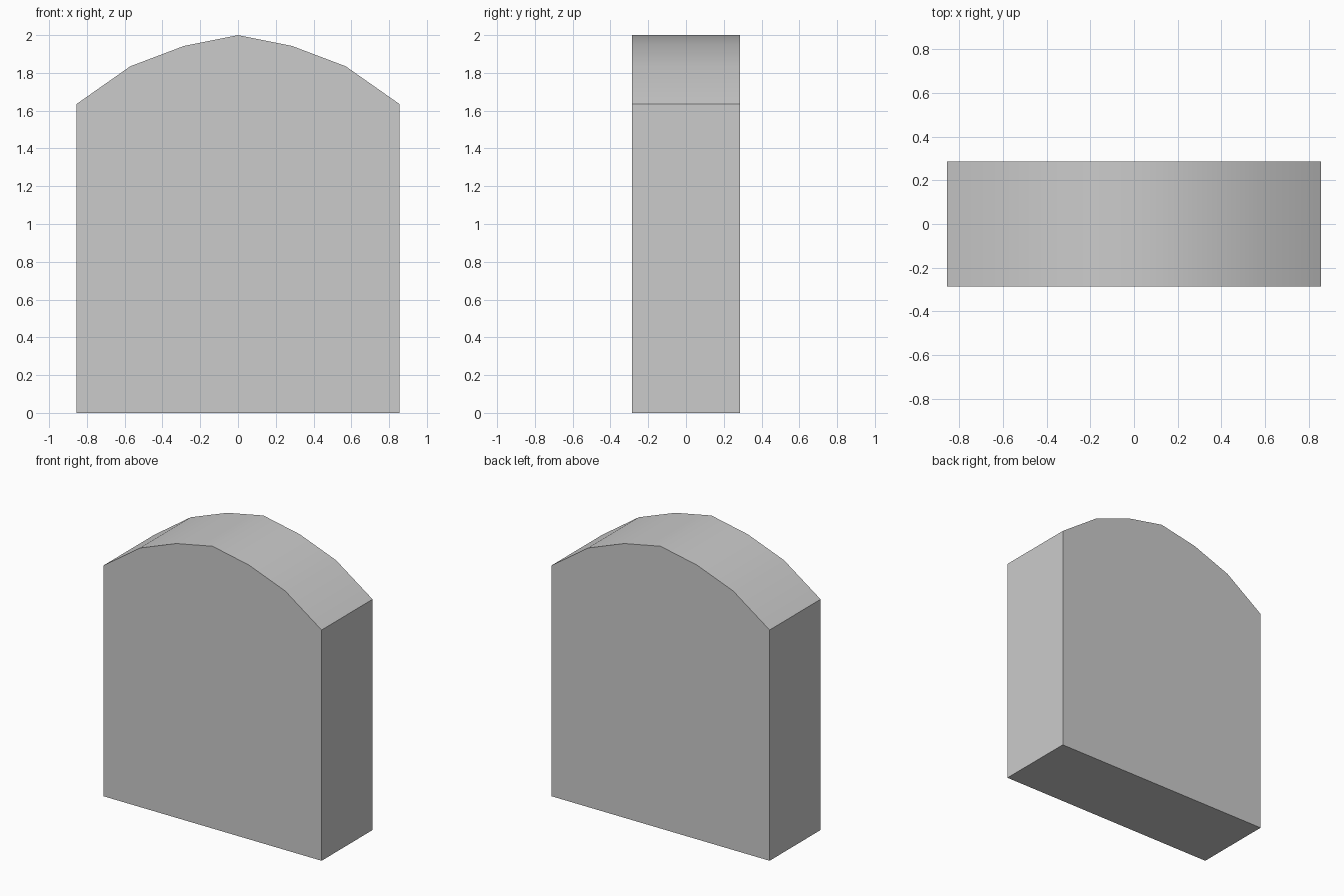
import bpy, bmesh, math

if "Cube" in bpy.data.objects:
    bpy.data.objects.remove(bpy.data.objects["Cube"])

HALF_DEPTH = 0.285

# Right half of the arched outline, mirrored to the left
half = [(0.855, 0.0), (0.855, 1.635), (0.57, 1.835), (0.285, 1.943)]
outline = half + [(0.0, 2.0)] + [(-x, z) for x, z in reversed(half)]

# Arched slab: front face extruded to the back
bm = bmesh.new()
front = bm.faces.new([bm.verts.new((x, -HALF_DEPTH, z)) for x, z in outline])
ext = bmesh.ops.extrude_face_region(bm, geom=[front], use_keep_orig=True)
back_verts = [g for g in ext["geom"] if isinstance(g, bmesh.types.BMVert)]
bmesh.ops.translate(bm, verts=back_verts, vec=(0, 2 * HALF_DEPTH, 0))
bmesh.ops.recalc_face_normals(bm, faces=bm.faces)

mesh = bpy.data.meshes.new("arched_slab")
bm.to_mesh(mesh)
bm.free()
slab = bpy.data.objects.new("arched_slab", mesh)
bpy.context.collection.objects.link(slab)

# Smooth arch, crisp rims
bpy.context.view_layer.objects.active = slab
slab.select_set(True)
bpy.ops.object.shade_smooth_by_angle(angle=math.radians(30))
